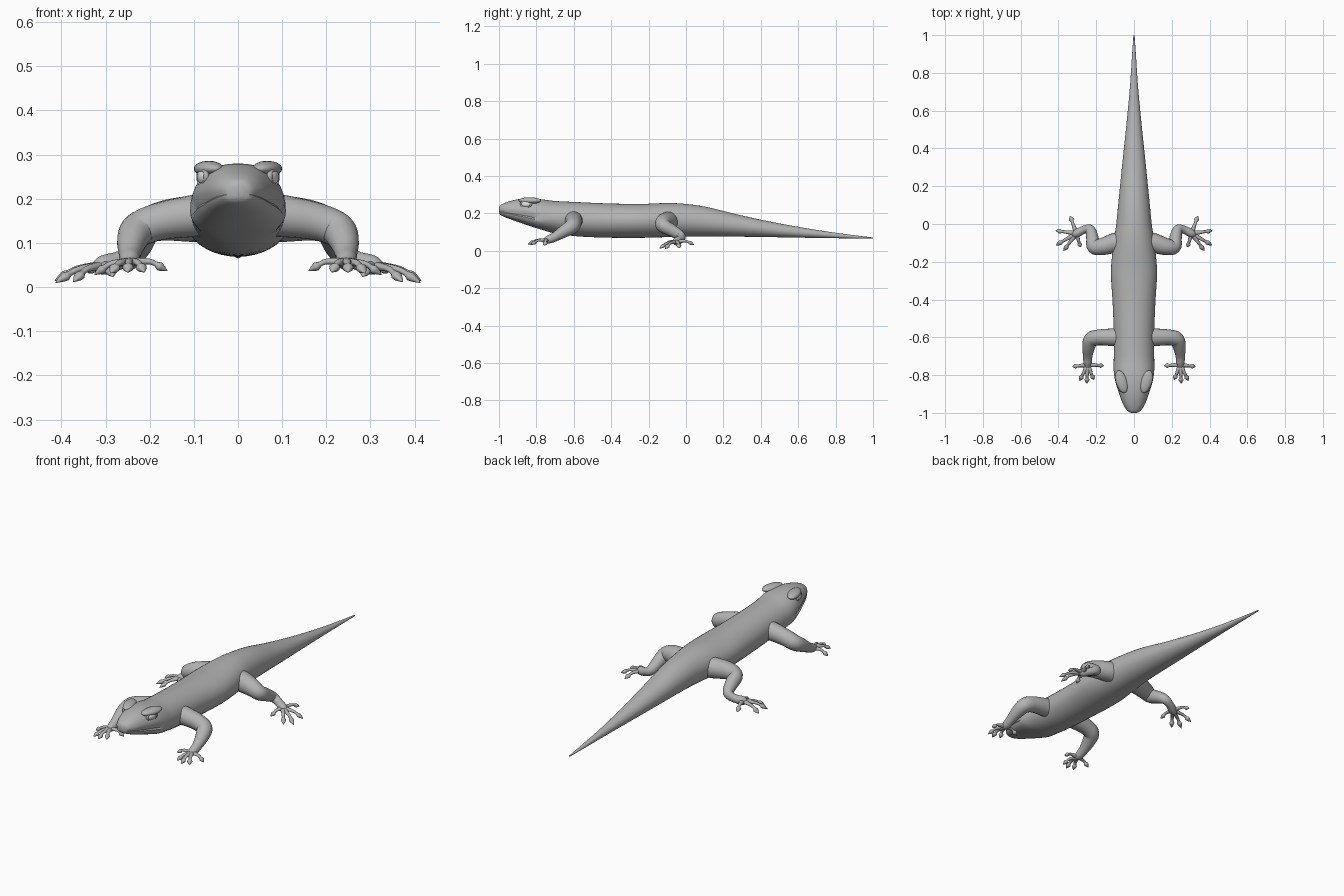
import bpy, bmesh, math
from mathutils import Vector

cube = bpy.data.objects.get("Cube")
if cube:
    bpy.data.objects.remove(cube, do_unlink=True)


def material(name, rgb):
    m = bpy.data.materials.new(name)
    m.use_nodes = True
    m.diffuse_color = (*rgb, 1)
    m.node_tree.nodes["Principled BSDF"].inputs["Base Color"].default_value = (*rgb, 1)
    return m


skin = material("grey skin", (0.45, 0.45, 0.45))
white = material("eye white", (0.9, 0.9, 0.9))


def smooth_rows(rows, steps):
    """Catmull-Rom interpolation through rows of numbers."""
    rows = [Vector(r) for r in rows]
    out = []
    for i in range(len(rows) - 1):
        a, b, c, d = rows[max(i - 1, 0)], rows[i], rows[i + 1], rows[min(i + 2, len(rows) - 1)]
        for k in range(steps):
            t = k / steps
            out.append(0.5 * (2 * b + (c - a) * t + (2 * a - 5 * b + 4 * c - d) * t * t
                              + (3 * b - a - 3 * c + d) * t ** 3))
    return out + [rows[-1]]


def loft(name, rings, mat):
    """Skin a list of equal rings and close both ends."""
    bm = bmesh.new()
    loops = [[bm.verts.new(p) for p in ring] for ring in rings]
    n = len(loops[0])
    for a, b in zip(loops, loops[1:]):
        for i in range(n):
            j = (i + 1) % n
            bm.faces.new((a[i], a[j], b[j], b[i]))
    bm.faces.new(loops[0])
    bm.faces.new(loops[-1])
    bmesh.ops.recalc_face_normals(bm, faces=bm.faces)
    mesh = bpy.data.meshes.new(name)
    bm.to_mesh(mesh)
    bm.free()
    ob = bpy.data.objects.new(name, mesh)
    bpy.context.collection.objects.link(ob)
    finish(ob, mat)
    return ob


def finish(ob, mat):
    ob.data.materials.clear()
    ob.data.materials.append(mat)
    bpy.ops.object.select_all(action="DESELECT")
    ob.select_set(True)
    bpy.context.view_layer.objects.active = ob
    bpy.ops.object.shade_smooth_by_angle(angle=math.radians(50))


def tube(name, path, mat, sides=16, steps=5, flat=1.0):
    """Tapered limb along points (x, y, z, radius)."""
    pts = smooth_rows(path, steps)
    rings = []
    for i, p in enumerate(pts):
        axis = (pts[min(i + 1, len(pts) - 1)] - pts[max(i - 1, 0)]).to_3d().normalized()
        side = axis.cross(Vector((0, 0, 1))).normalized()
        up = side.cross(axis)
        rings.append([p.to_3d() + p[3] * (side * math.cos(a) + up * math.sin(a) * flat)
                      for a in (math.tau * k / sides for k in range(sides))])
    return loft(name, rings, mat)


def ellipsoid(name, loc, scale, mat, turn=0):
    bpy.ops.mesh.primitive_uv_sphere_add(segments=24, ring_count=14, location=loc)
    ob = bpy.context.object
    ob.name = name
    ob.scale = scale
    ob.rotation_euler.z = turn
    finish(ob, mat)


# Body, head and tail: y, half width, top, mouth or flank line, bottom
profile = [
    (-1.0, 0.014, 0.232, 0.214, 0.203), (-0.99, 0.035, 0.245, 0.212, 0.190),
    (-0.955, 0.058, 0.261, 0.206, 0.174), (-0.90, 0.079, 0.275, 0.196, 0.155),
    (-0.84, 0.098, 0.280, 0.186, 0.134), (-0.78, 0.108, 0.276, 0.173, 0.115),
    (-0.70, 0.107, 0.266, 0.172, 0.093), (-0.58, 0.107, 0.260, 0.165, 0.077),
    (-0.42, 0.113, 0.253, 0.160, 0.070), (-0.25, 0.122, 0.250, 0.160, 0.069),
    (-0.10, 0.108, 0.255, 0.163, 0.073), (0.0, 0.094, 0.250, 0.160, 0.076),
    (0.12, 0.082, 0.232, 0.152, 0.077), (0.30, 0.064, 0.188, 0.130, 0.075),
    (0.50, 0.043, 0.146, 0.108, 0.072), (0.72, 0.022, 0.108, 0.088, 0.068),
    (0.90, 0.010, 0.083, 0.075, 0.066), (1.0, 0.003, 0.071, 0.068, 0.065)]
SIDES = 40
rings = []
for y, w, top, mid, low in smooth_rows(profile, 6):
    head = min(max((-0.72 - y) / 0.08, 0), 1)
    groove = min(max((-0.77 - y) / 0.04, 0), 1)
    power = 1 - 0.15 * head
    ring = []
    for k in range(SIDES):
        c, s = math.cos(math.tau * k / SIDES), math.sin(math.tau * k / SIDES)
        x = math.copysign(abs(c) ** power, c) * w
        z = mid + math.copysign(abs(s) ** power, s) * (top - mid if s > 0 else mid - low)
        if k % (SIDES // 2) == 0:          # mouth crease
            x *= 1 - 0.1 * groove
            z -= 0.003 * groove
        elif s < 0:                        # lower jaw sits inside the lip
            x *= 1 - 0.03 * groove
        ring.append((x, y, z))
    rings.append(ring)
loft("body", rings, skin)

# Limb paths for the left side, mirrored by sign
front_leg = [(0.05, -0.60, 0.165, 0.050), (0.11, -0.60, 0.160, 0.047), (0.18, -0.60, 0.148, 0.042),
             (0.225, -0.61, 0.130, 0.040), (0.240, -0.65, 0.105, 0.034),
             (0.245, -0.70, 0.075, 0.025), (0.245, -0.735, 0.060, 0.022), (0.245, -0.76, 0.055, 0.012)]
hind_leg = [(0.04, -0.09, 0.155, 0.056), (0.10, -0.10, 0.155, 0.053), (0.17, -0.12, 0.150, 0.045),
            (0.212, -0.120, 0.133, 0.038), (0.220, -0.075, 0.108, 0.033),
            (0.232, -0.03, 0.080, 0.026), (0.265, -0.03, 0.062, 0.021),
            (0.305, -0.05, 0.050, 0.022), (0.325, -0.055, 0.045, 0.012)]
front_tips = [(0.16, -0.75, 0.045), (0.212, -0.825, 0.042), (0.25, -0.845, 0.042),
              (0.288, -0.83, 0.040), (0.325, -0.755, 0.036)]
hind_tips = [(0.338, 0.043, 0.040), (0.415, -0.035, 0.022), (0.413, -0.112, 0.018),
             (0.373, -0.142, 0.020), (0.283, -0.123, 0.032)]


def foot(name, palm, tips, s):
    """Five spread toes, each with a knuckle, pad and pointed claw."""
    for n, tip in enumerate(tips):
        a = Vector((s * palm[0], palm[1], palm[2]))
        b = Vector((s * tip[0], tip[1], tip[2]))
        path = []
        for t, lift, r in ((0, 0, 0.015), (0.3, 0.006, 0.011), (0.55, 0.008, 0.0085),
                           (0.70, 0.004, 0.008), (0.79, 0, 0.013), (0.90, -0.004, 0.008), (1, -0.008, 0.001)):
            p = a.lerp(b, t)
            path.append((p.x, p.y, p.z + lift, r))
        tube(f"{name}_toe_{n + 1}", path, skin, sides=10, steps=3, flat=0.8)


for s, side in ((1, "left"), (-1, "right")):
    for part, path, palm, tips in (("front", front_leg, (0.245, -0.745, 0.055), front_tips),
                                   ("hind", hind_leg, (0.305, -0.05, 0.048), hind_tips)):
        tube(f"{side}_{part}_leg", [(s * x, y, z, r) for x, y, z, r in path], skin, sides=20)
        foot(f"{side}_{part}", palm, tips, s)
    # Eye, eyelid rim and brow
    turn = -s * 0.3
    ellipsoid(f"{side}_eye", (s * 0.077, -0.855, 0.250), (0.014, 0.029, 0.018), white, turn)
    bpy.ops.mesh.primitive_torus_add(major_segments=28, minor_segments=10, major_radius=0.028,
                                     minor_radius=0.006, location=(s * 0.080, -0.855, 0.250),
                                     rotation=(0, math.pi / 2, turn))
    lid = bpy.context.object
    lid.name = f"{side}_eyelid"
    lid.scale.x = 0.68
    finish(lid, skin)
    ellipsoid(f"{side}_brow", (s * 0.066, -0.835, 0.268), (0.030, 0.062, 0.018), skin, turn)
